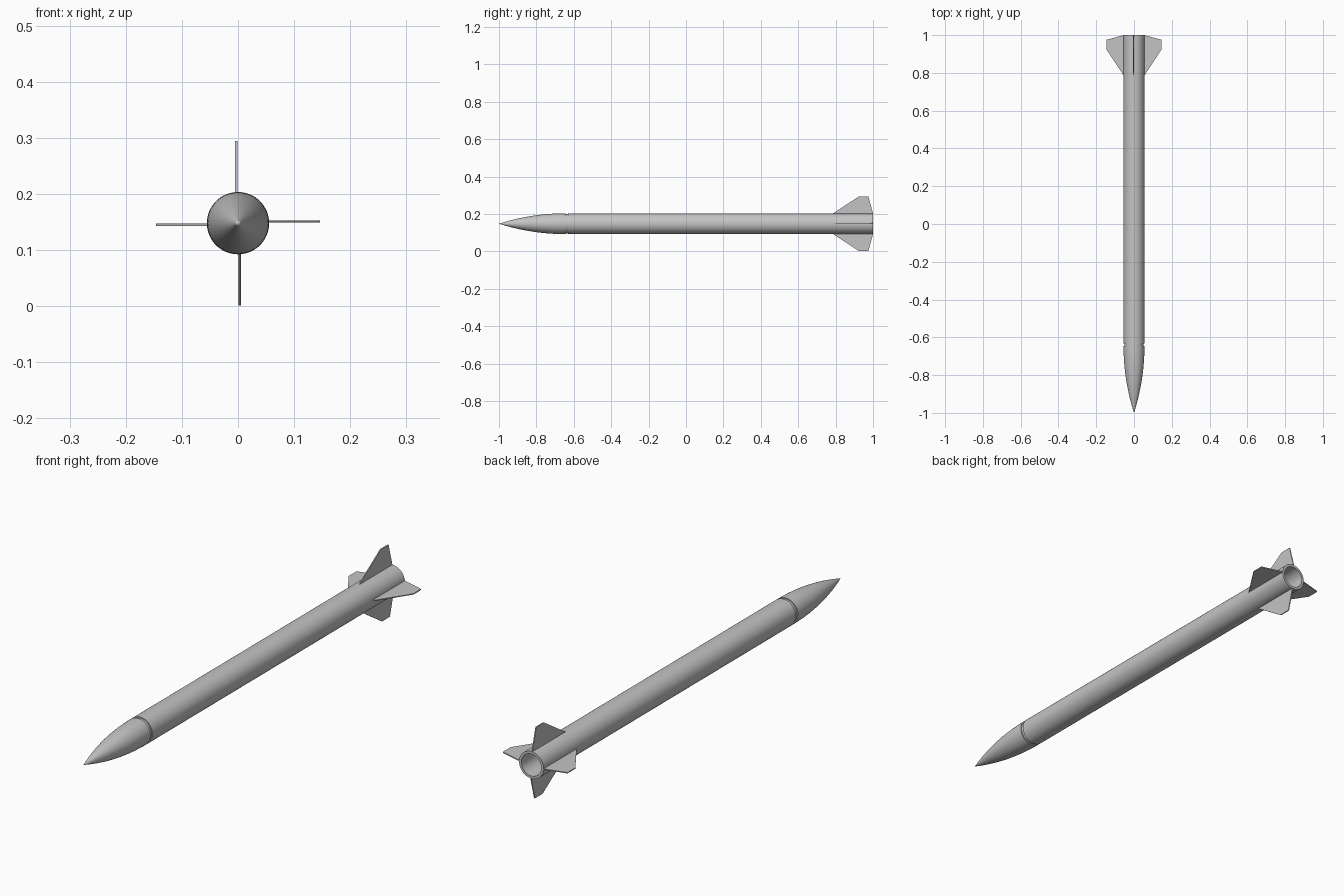
import bpy, bmesh, math
from mathutils import Matrix, Vector

if "Cube" in bpy.data.objects:
    bpy.data.objects.remove(bpy.data.objects["Cube"])

AXIS_Z = 0.148   # height of the rocket axis
R = 0.0555       # body radius
BORE = 0.045     # inner radius of the tube
SEG = 64

grey = bpy.data.materials.new("light grey")
grey.diffuse_color = (0.55, 0.55, 0.55, 1)
grey.use_nodes = True
grey.node_tree.nodes["Principled BSDF"].inputs["Base Color"].default_value = grey.diffuse_color


def finish(name, bm, smooth):
    bmesh.ops.remove_doubles(bm, verts=bm.verts, dist=1e-6)
    bmesh.ops.recalc_face_normals(bm, faces=bm.faces)
    mesh = bpy.data.meshes.new(name)
    bm.to_mesh(mesh)
    bm.free()
    mesh.materials.append(grey)
    obj = bpy.data.objects.new(name, mesh)
    obj.location.z = AXIS_Z
    bpy.context.collection.objects.link(obj)
    if smooth:
        bpy.ops.object.select_all(action='DESELECT')
        bpy.context.view_layer.objects.active = obj
        obj.select_set(True)
        bpy.ops.object.shade_smooth_by_angle(angle=math.radians(30))
    return obj


def lathe(name, profile, closed=False):
    """Spin (radius, y) points around the y axis."""
    bm = bmesh.new()
    vs = [bm.verts.new((r, y, 0)) for r, y in profile]
    pairs = list(zip(vs, vs[1:]))
    if closed:
        pairs.append((vs[-1], vs[0]))
    edges = [bm.edges.new(p) for p in pairs]
    bmesh.ops.spin(bm, geom=vs + edges, cent=(0, 0, 0), axis=(0, 1, 0),
                   angle=math.tau, steps=SEG, use_duplicate=False)
    return finish(name, bm, True)


# Hollow body tube, open at the tail
lathe("body_tube", [(R, -0.632), (R, 1.0), (BORE, 1.0), (BORE, -0.632)], closed=True)

# Ogive nose cone with a narrower shoulder that plugs into the tube
LENGTH = 0.355
RHO = (R * R + LENGTH * LENGTH) / (2 * R)
nose = [(0, -1.0)]
for i in range(1, 21):
    d = LENGTH * i / 20
    nose.append((math.sqrt(RHO * RHO - (LENGTH - d) ** 2) + R - RHO, -1.0 + d))
nose += [(0.051, -0.645), (0.051, -0.632), (BORE, -0.632), (BORE, -0.54), (0, -0.54)]
lathe("nose_cone", nose)

# Four thin fins, each set slightly to one side of the axis
OUTLINE = [(0.052, 0.785), (0.0545, 0.785), (0.1465, 0.925),
           (0.1465, 0.975), (0.0545, 1.0), (0.052, 1.0)]
for k, side in enumerate(("right", "top", "left", "bottom")):
    bm = bmesh.new()
    face = bm.faces.new([bm.verts.new((x, y, 0.001)) for x, y in OUTLINE])
    ext = bmesh.ops.extrude_face_region(bm, geom=[face])
    top = [v for v in ext["geom"] if isinstance(v, bmesh.types.BMVert)]
    bmesh.ops.translate(bm, verts=top, vec=Vector((0, 0, 0.004)))
    bmesh.ops.transform(bm, verts=bm.verts,
                        matrix=Matrix.Rotation(-k * math.pi / 2, 4, 'Y'))
    finish("fin_" + side, bm, False)
